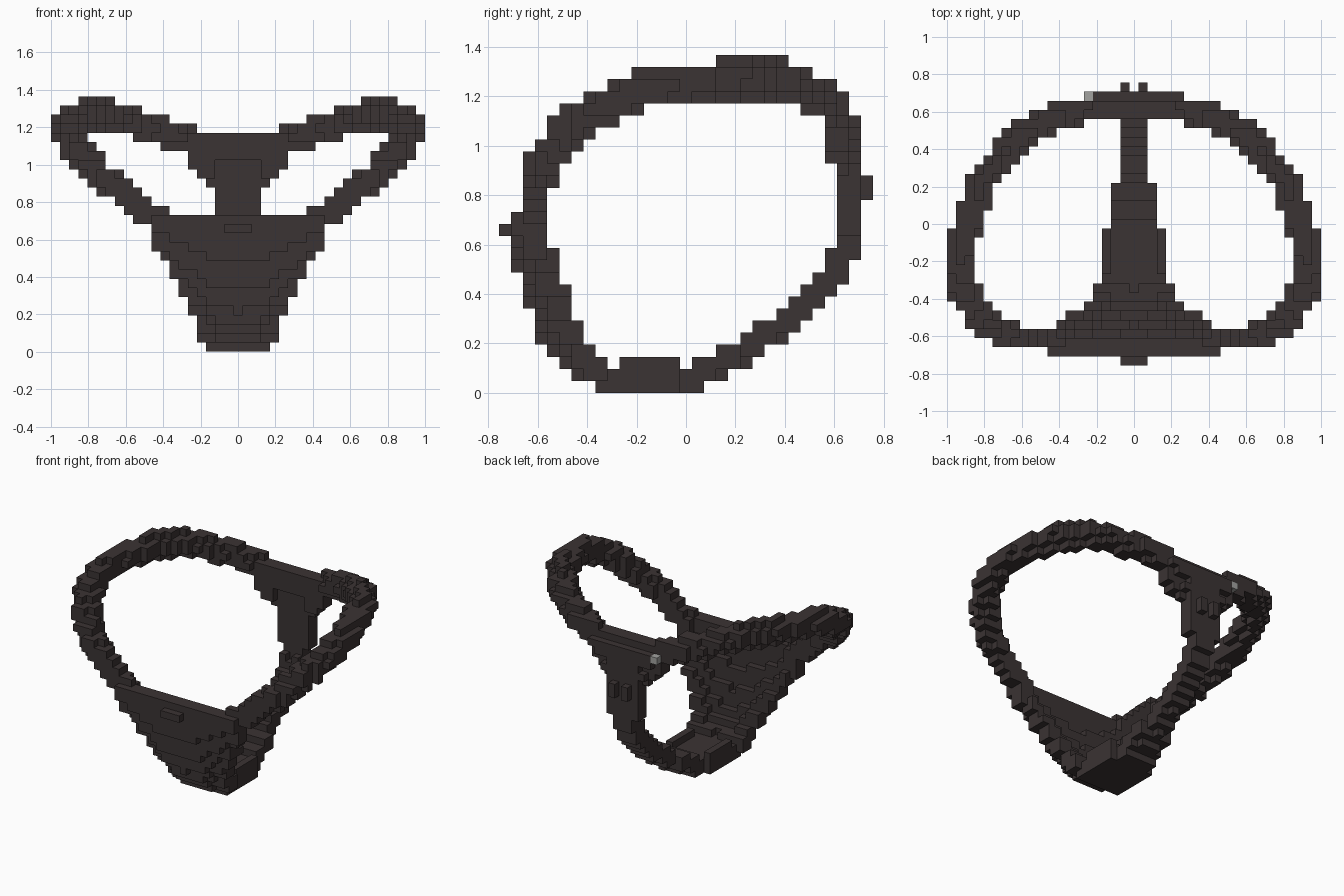
import bpy
import bmesh
from math import floor
from mathutils import Vector

if "Cube" in bpy.data.objects:
    bpy.data.objects.remove(bpy.data.objects["Cube"])

V = 2 / 41  # block size


def material(name, colour):
    mat = bpy.data.materials.new(name)
    mat.use_nodes = True
    mat.diffuse_color = (*colour, 1)
    mat.node_tree.nodes["Principled BSDF"].inputs["Base Color"].default_value = (*colour, 1)
    return mat


dark = material("charcoal cloth", (0.043, 0.033, 0.033))
grey = material("grey label", (0.36, 0.36, 0.35))


def resample(points, steps=24):
    """Dense straight-line samples along a path."""
    for a, b in zip(points, points[1:]):
        for s in range(steps + 1):
            t = s / steps
            yield [p + (q - p) * t for p, q in zip(a, b)]


def centre(cell):
    i, j, k = cell
    return Vector((i * V, j * V, (k + 0.5) * V))


def stamp(cells, point, test):
    """Add every block near a point whose centre offset passes the test."""
    base = (floor(point.x / V + 0.5), floor(point.y / V + 0.5), floor(point.z / V))
    reach = range(-2, 3)
    for di in reach:
        for dj in reach:
            for dk in reach:
                cell = (base[0] + di, base[1] + dj, base[2] + dk)
                if cell[2] >= 0 and test(centre(cell) - point):
                    cells.add(cell)


# Waistband: half path (x, y, z, radius) from the front panel, over the hip, to the back
band_path = [(.41, -.63, .69, .074), (.47, -.614, .735, .07), (.62, -.607, .85, .07),
             (.74, -.56, .95, .076), (.84, -.48, 1.06, .078), (.905, -.36, 1.15, .078),
             (.925, -.22, 1.21, .078), (.915, -.08, 1.245, .078), (.87, .06, 1.262, .078),
             (.82, .2, 1.272, .078), (.7, .375, 1.268, .078), (.6, .47, 1.235, .078),
             (.45, .555, 1.19, .078), (.35, .597, 1.155, .078), (.26, .625, 1.125, .078),
             (.16, .635, 1.1, .078), (0, .635, 1.1, .078)]
band = set()
for x, y, z, radius in resample(band_path):
    stamp(band, Vector((x, y, z)), lambda d: d.length < radius)
band |= {(-i, j, k) for i, j, k in band}


# Cloth strip: y, z, half width and inward curl of the edges, along the centre line
def strip(path, top_row):
    cells = set()
    middle = Vector((0, 0, .65))
    for y, z, w, curl in resample(path):
        p = Vector((0, y, z))
        inward = (middle - p).normalized()
        n = floor(w / V + .05)
        for i in range(-n, n + 1):
            q = p + inward * (curl * (i * V / w) ** 2)
            q.x = i * V
            stamp(cells, q, lambda d: abs(d.x) < V / 2 and d.length < .052)
    return {c for c in cells if c[2] <= top_row}


front = strip([(-.66, .69, .45, .03), (-.66, .61, .45, .04), (-.652, .545, .41, .07),
               (-.61, .4, .34, .08), (-.54, .24, .26, .08), (-.47, .14, .21, .07),
               (-.38, .08, .2, .04)], 14)
gusset = strip([(-.38, .08, .2, .04), (-.33, .062, .18, .013), (-.08, .062, .16, .013),
                (-.03, .062, .13, .013), (.04, .063, .13, .013), (.12, .1, .12, .03),
                (.19, .14, .11, .03)], 14)
back = strip([(.19, .14, .09, .03), (.3, .215, .08, .03), (.4, .275, .08, .03),
              (.5, .36, .08, .03), (.57, .43, .08, .03), (.62, .51, .08, .02),
              (.66, .6, .08, 0), (.66, .74, .11, 0), (.66, .92, .12, .01),
              (.655, .97, .17, .04), (.645, 1.03, .22, .05), (.635, 1.08, .28, .06),
              (.635, 1.11, .29, .08)], 23)


# The outermost back row is narrow and stops below the top edge
def trim_back(cells):
    return {c for c in cells if c[1] < 14 or (c[2] <= 22 and abs(c[0]) < 5)}


band, back = trim_back(band), trim_back(back)
band |= {(-5, 13, 22), (5, 14, 22)}

# Small raised details
bow = {(i, -15, 13) for i in (-1, 0, 1)}
back_ties = {(i, 14 + s, k) for i in (-1, 1) for k in (16, 17) for s in (0, 1)}
label = {(-5, 14, 22)}

parts = {"label": label, "bow": bow, "front_panel": front, "gusset": gusset,
         "back_strap": back, "back_ties": back_ties, "waistband": band}
solid = set().union(*parts.values())


def build(name, cells, mat):
    """Make the outer block faces of one part, skipping faces against other blocks."""
    bm = bmesh.new()
    for cell in sorted(cells):
        for axis in range(3):
            for sign in (-1, 1):
                step = [0, 0, 0]
                step[axis] = sign
                if tuple(c + s for c, s in zip(cell, step)) in solid:
                    continue
                n = Vector(step)
                u = Vector([float(a == (axis + 1) % 3) for a in range(3)])
                w = n.cross(u)
                mid = centre(cell)
                corners = (n + u + w, n - u + w, n - u - w, n + u - w)
                bm.faces.new([bm.verts.new(mid + c * V / 2) for c in corners])
    bmesh.ops.remove_doubles(bm, verts=bm.verts, dist=V / 100)
    mesh = bpy.data.meshes.new(name)
    bm.to_mesh(mesh)
    bm.free()
    mesh.materials.append(mat)
    bpy.context.scene.collection.objects.link(bpy.data.objects.new(name, mesh))


used = set()
for name, cells in parts.items():
    build(name, cells - used, grey if name == "label" else dark)
    used |= cells
